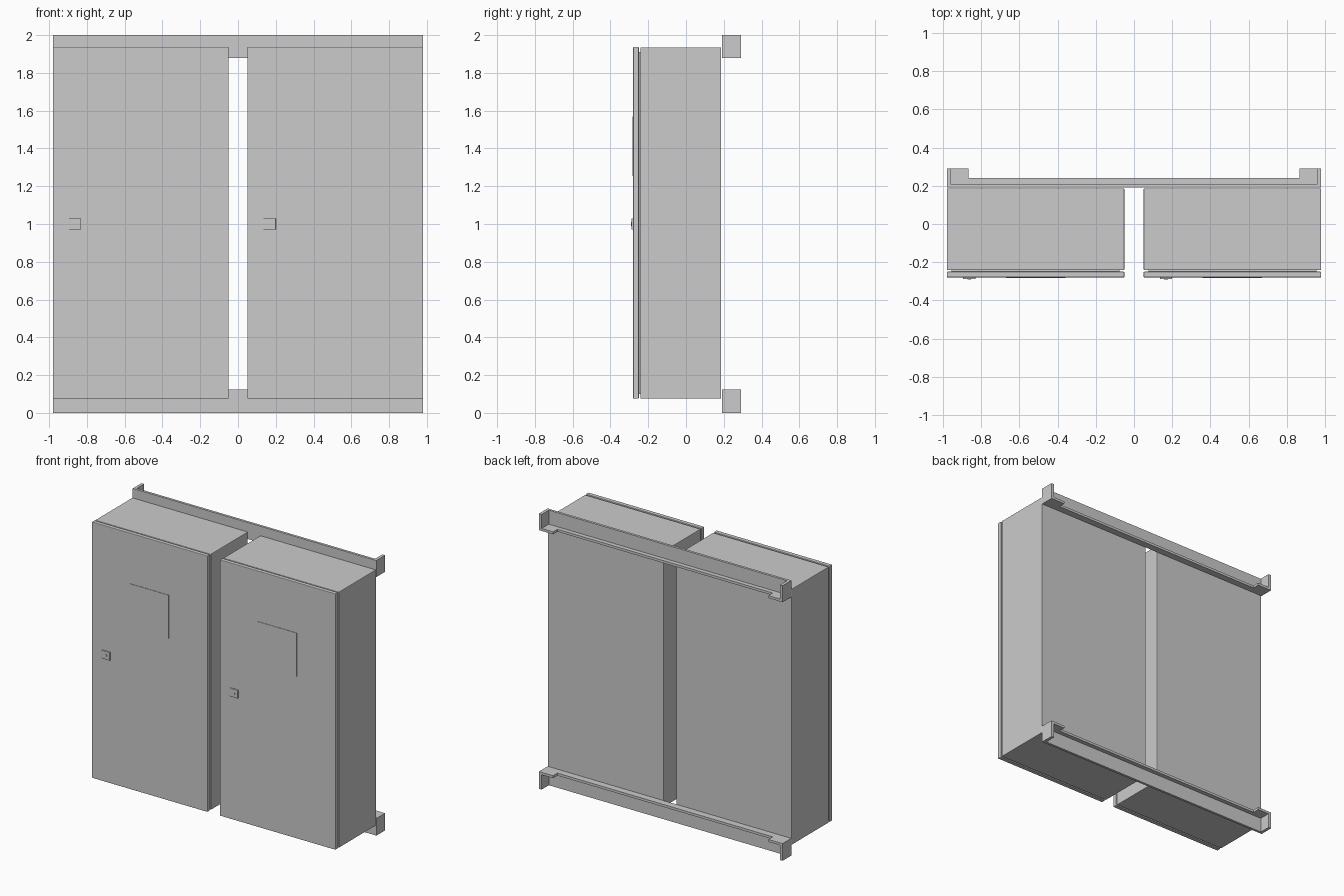
import bpy, math

if "Cube" in bpy.data.objects:
    bpy.data.objects.remove(bpy.data.objects["Cube"])


def box(name, x, y, z, bevel=0.0):
    """Box from (min, max) ranges, optionally with a bevel modifier."""
    bpy.ops.mesh.primitive_cube_add(
        size=1, location=[(r[0] + r[1]) / 2 for r in (x, y, z)])
    ob = bpy.context.object
    ob.name = name
    ob.scale = [r[1] - r[0] for r in (x, y, z)]
    bpy.ops.object.transform_apply(location=False, rotation=False, scale=True)
    if bevel:
        m = ob.modifiers.new("soft_edges", 'BEVEL')
        m.width, m.segments = bevel, 2
    return ob


def cabinet(side, x0):
    x1 = x0 + 0.93
    # housing, recessed gasket and door
    box(side + "_housing", (x0, x1), (-0.241, 0.186), (0.075, 1.935), 0.004)
    box(side + "_gasket", (x0 + 0.025, x1 - 0.025), (-0.252, -0.239), (0.1, 1.91))
    box(side + "_door", (x0, x1), (-0.28, -0.25), (0.075, 1.937), 0.004)
    # thin raised panel on the door
    box(side + "_door_panel", (x0 + 0.31, x0 + 0.62), (-0.283, -0.279), (1.255, 1.57))
    # square latch with round lock
    box(side + "_latch", (x0 + 0.085, x0 + 0.15), (-0.289, -0.279), (0.97, 1.03), 0.002)
    bpy.ops.mesh.primitive_cylinder_add(
        vertices=16, radius=0.01, depth=0.004,
        location=(x0 + 0.1175, -0.289, 1.0), rotation=(math.pi / 2, 0, 0))
    bpy.context.object.name = side + "_lock"


def rail(level, z0, z1, flange_low):
    # upright plate
    box(level + "_rail_plate", (-0.98, 0.98), (0.19, 0.208), (z0, z1))
    # flange, wider at both ends
    fz = (z0, z0 + 0.018) if flange_low else (z1 - 0.018, z1)
    box(level + "_rail_flange", (-0.866, 0.866), (0.208, 0.24), fz)
    for s, side in ((-1, "left"), (1, "right")):
        foot = sorted((s * 0.866, s * 0.958))
        end = sorted((s * 0.958, s * 0.98))
        box(f"{level}_rail_{side}_foot", foot, (0.208, 0.29), fz)
        box(f"{level}_rail_{side}_end", end, (0.208, 0.29), (z0, z1))


cabinet("left", -0.98)
cabinet("right", 0.05)
rail("upper", 1.88, 2.0, True)
rail("lower", 0.0, 0.125, False)
